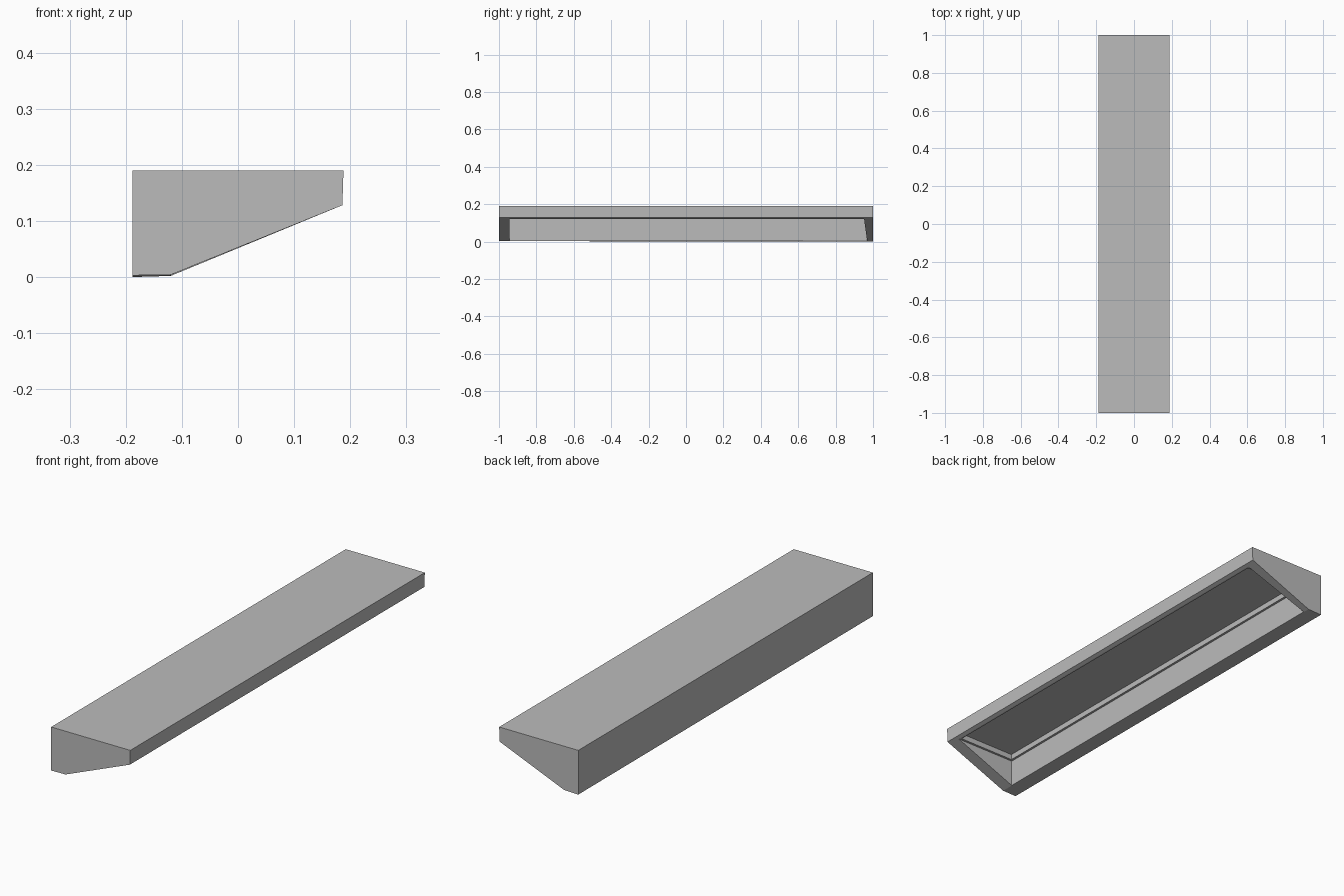
import bpy
import bmesh

if "Cube" in bpy.data.objects:
    bpy.data.objects.remove(bpy.data.objects["Cube"])

grey = bpy.data.materials.new("plain grey")
grey.use_nodes = True
colour = (0.5, 0.5, 0.5, 1)
grey.diffuse_color = colour
grey.node_tree.nodes["Principled BSDF"].inputs["Base Color"].default_value = colour


def prism(name, near, far, y_near, y_far):
    """Join a near and a far x-z outline; y_far may differ per point."""
    bm = bmesh.new()
    a = [bm.verts.new((x, y_near, z)) for x, z in near]
    b = [bm.verts.new((x, y, z)) for (x, z), y in zip(far, y_far)]
    bm.faces.new(a)
    bm.faces.new(b[::-1])
    for i in range(len(a)):
        j = (i + 1) % len(a)
        bm.faces.new((a[j], a[i], b[i], b[j]))
    bmesh.ops.recalc_face_normals(bm, faces=bm.faces)
    mesh = bpy.data.meshes.new(name)
    bm.to_mesh(mesh)
    bm.free()
    mesh.materials.append(grey)
    obj = bpy.data.objects.new(name, mesh)
    bpy.context.collection.objects.link(obj)
    return obj


def cut(body, cutter):
    mod = body.modifiers.new("cut", "BOOLEAN")
    mod.operation = "DIFFERENCE"
    mod.solver = "EXACT"
    mod.object = cutter
    bpy.context.view_layer.objects.active = body
    bpy.ops.object.modifier_apply(modifier=mod.name)
    bpy.data.objects.remove(cutter)


def box_outline(x0, x1, z0, z1):
    return [(x0, z0), (x1, z0), (x1, z1), (x0, z1)]


# Wedge shaped shell with a short front lip and a tall back
upper = [(-0.188, 0.19), (0.188, 0.19), (0.186, 0.128)]
shell = prism("hood_shell",
              upper + [(-0.12, 0.004), (-0.188, 0.003)],
              upper + [(-0.12, 0.002), (-0.188, 0.0)],
              -1, [1] * 5)

# Open underside, with the far end wall tapering towards the bottom
opening = box_outline(-0.119, 0.174, -0.02, 0.122)
cut(shell, prism("opening_cutter", opening, opening,
                 -0.943, [0.972, 0.972, 0.952, 0.952]))

# Shallow recess in the ceiling, leaving a narrow ledge around it
recess = box_outline(-0.109, 0.164, 0.1, 0.146)
cut(shell, prism("recess_cutter", recess, recess, -0.933, [0.942] * 4))
